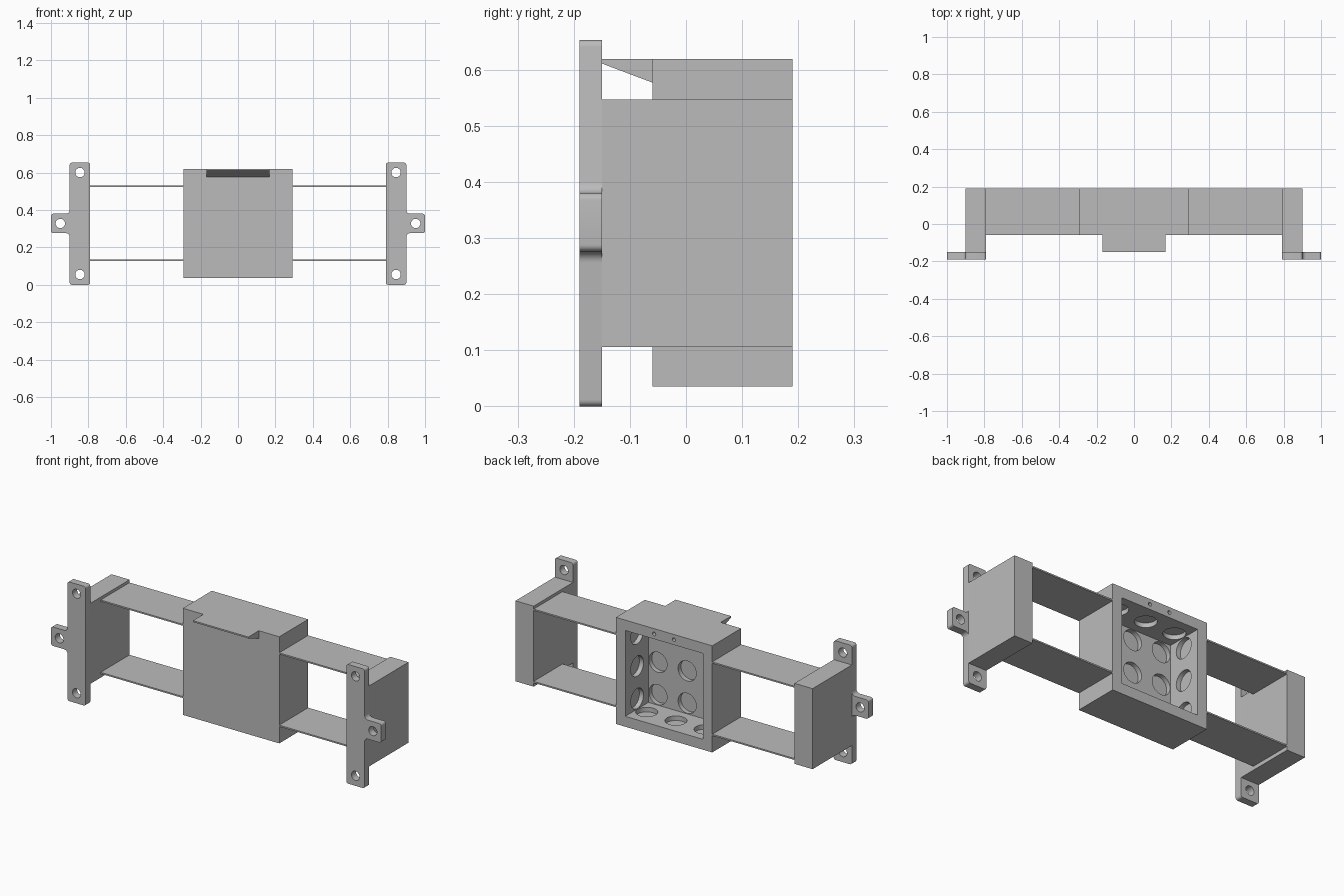
import bpy, bmesh, math
from mathutils import Vector, Matrix

cube = bpy.data.objects.get("Cube")
if cube:
    bpy.data.objects.remove(cube, do_unlink=True)

grey = bpy.data.materials.new("plain_grey")
grey.use_nodes = True
COLOUR = (0.5, 0.5, 0.5, 1)
grey.diffuse_color = COLOUR
grey.node_tree.nodes["Principled BSDF"].inputs["Base Color"].default_value = COLOUR


def finish(name, bm):
    bmesh.ops.recalc_face_normals(bm, faces=bm.faces)
    mesh = bpy.data.meshes.new(name)
    bm.to_mesh(mesh)
    bm.free()
    obj = bpy.data.objects.new(name, mesh)
    bpy.context.collection.objects.link(obj)
    mesh.materials.append(grey)
    return obj


def box(name, x, y, z):
    bm = bmesh.new()
    spans = (x, y, z)
    size = [abs(b - a) for a, b in spans]
    centre = Vector([(a + b) / 2 for a, b in spans])
    bmesh.ops.create_cube(bm, size=1, matrix=Matrix.Translation(centre) @ Matrix.Diagonal((*size, 1)))
    return finish(name, bm)


def prism(name, points, offset):
    """Extrude a closed outline along offset."""
    bm = bmesh.new()
    face = bm.faces.new([bm.verts.new(p) for p in points])
    top = bmesh.ops.extrude_face_region(bm, geom=[face])["geom"]
    verts = [g for g in top if isinstance(g, bmesh.types.BMVert)]
    bmesh.ops.translate(bm, verts=verts, vec=offset)
    return finish(name, bm)


def rounded(corners, steps=5):
    """Round each (x, z, radius) right-angled corner of an outline."""
    out = []
    for i, (x, z, r) in enumerate(corners):
        p = Vector((x, z))
        a = (Vector(corners[i - 1][:2]) - p).normalized() * r
        b = (Vector(corners[(i + 1) % len(corners)][:2]) - p).normalized() * r
        for k in range(steps + 1):
            t = k / steps * math.pi / 2
            out.append(p + a * (1 - math.sin(t)) + b * (1 - math.cos(t)))
    return out


def cylinders(name, items, segments=32):
    """Cutter made of (centre, axis, radius, length) cylinders."""
    bm = bmesh.new()
    for centre, axis, radius, length in items:
        turn = Vector(axis).to_track_quat("Z", "Y").to_matrix().to_4x4()
        bmesh.ops.create_cone(bm, cap_ends=True, segments=segments, radius1=radius, radius2=radius,
                              depth=length, matrix=Matrix.Translation(centre) @ turn)
    return finish(name, bm)


def cut(target, cutter):
    cutter.hide_render = True
    mod = target.modifiers.new("cut", "BOOLEAN")
    mod.operation = "DIFFERENCE"
    mod.solver = "EXACT"
    mod.object = cutter
    bpy.ops.object.select_all(action="DESELECT")
    bpy.context.view_layer.objects.active = target
    target.select_set(True)
    bpy.ops.object.modifier_apply(modifier=mod.name)
    bpy.data.objects.remove(cutter, do_unlink=True)


def smooth(obj):
    bpy.ops.object.select_all(action="DESELECT")
    bpy.context.view_layer.objects.active = obj
    obj.select_set(True)
    bpy.ops.object.shade_smooth_by_angle(angle=math.radians(30))


# Central box, open at the back
FRONT, BACK, MID = -0.06, 0.19, 0.327
HALF, INNER, FLOOR = 0.292, 0.235, -0.01
housing = box("housing", (-HALF, HALF), (FRONT, BACK), (MID - HALF, MID + HALF))
cut(housing, box("cavity_cutter", (-INNER, INNER), (FLOOR, BACK + 0.1), (MID - INNER, MID + INNER)))

# Round recesses on the cavity floor and its four walls
GRID = (-0.177, 0, 0.177)
DEEP, RADIUS = 0.05, 0.055
recesses = [((x, FLOOR, MID + z), (0, 1, 0), RADIUS, DEEP) for x in GRID for z in GRID]
for g in GRID:
    for s in (-1, 1):
        recesses.append(((s * INNER, 0.087, MID + g), (1, 0, 0), RADIUS, DEEP))
        recesses.append(((g, 0.087, MID + s * INNER), (0, 0, 1), RADIUS, DEEP))
cut(housing, cylinders("recess_cutter", recesses))

# Two pin holes in the upper rim
cut(housing, cylinders("pin_hole_cutter", [((s * 0.06, BACK, 0.59), (0, 1, 0), 0.01, 0.1) for s in (-1, 1)], 16))
smooth(housing)

# Wedge lip at the top front
prism("front_lip", [(-0.168, y, z) for y, z in
                    ((FRONT, 0.619), (-0.15, 0.619), (-0.15, 0.611), (FRONT, 0.577))], (0.336, 0, 0))

# Side brackets with drilled flanges, joined by thin straps
outline = rounded([(0.79, 0, 0.012), (0.9, 0, 0.012), (0.9, 0.276, 0.02), (1, 0.276, 0.012),
                   (1, 0.38, 0.012), (0.9, 0.38, 0.02), (0.9, 0.653, 0.012), (0.79, 0.653, 0.012)])
for side, s in (("left", 1), ("right", -1)):
    box(side + "_block", (s * 0.79, s * 0.9), (-0.15, BACK), (0.106, 0.547))
    flange = prism(side + "_flange", [(s * x, -0.19, z) for x, z in outline], (0, 0.04, 0))
    cut(flange, cylinders("screw_hole_cutter", [((s * x, -0.17, z), (0, 1, 0), 0.025, 0.1)
                                                for x, z in ((0.845, 0.055), (0.845, 0.6), (0.95, 0.328))]))
    smooth(flange)
    for level, z in (("lower", 0.131), ("upper", 0.527)):
        box(f"{side}_{level}_strap", (s * HALF, s * 0.79), (FRONT, BACK), (z - 0.004, z + 0.004))
